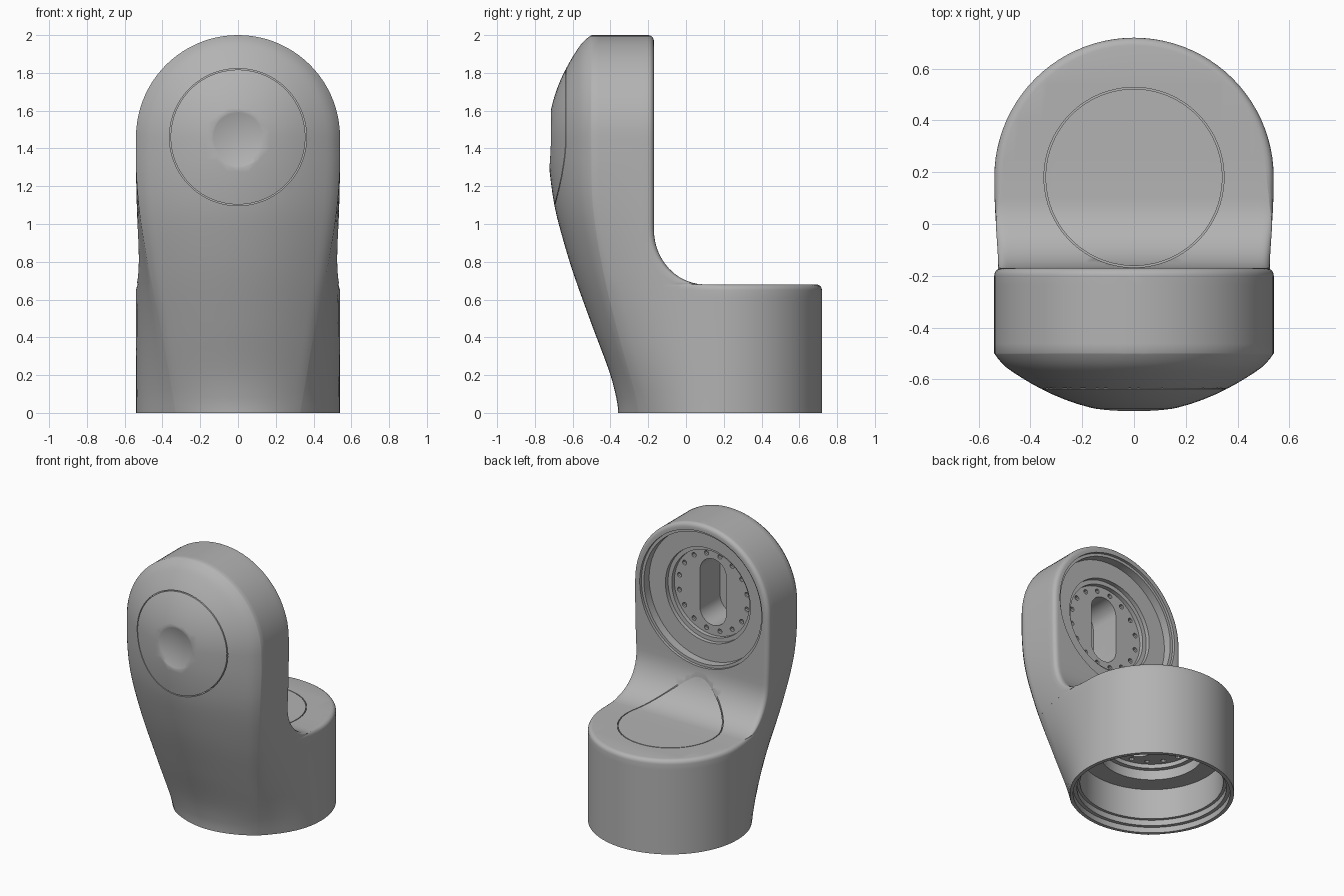
import bpy, bmesh, math

if "Cube" in bpy.data.objects:
    bpy.data.objects.remove(bpy.data.objects["Cube"])

R, CY, CZ = 0.54, 0.18, 1.46          # joint radius, base centre y, upper joint centre z
RIM = 0.03                            # edge rounding

grey = bpy.data.materials.new("grey_metal")
grey.diffuse_color = (0.45, 0.45, 0.45, 1)
grey.use_nodes = True
grey.node_tree.nodes["Principled BSDF"].inputs["Base Color"].default_value = grey.diffuse_color


def curve(table, z):
    """Smooth interpolation through (z, value) points."""
    n = len(table)
    z = min(max(z, table[0][0]), table[-1][0])
    i = max(k for k in range(n - 1) if table[k][0] <= z)

    def slope(k):
        a, b = table[max(k - 1, 0)], table[min(k + 1, n - 1)]
        return (b[1] - a[1]) / (b[0] - a[0])
    (z0, v0), (z1, v1) = table[i], table[i + 1]
    h, t = z1 - z0, (z - z0) / (z1 - z0)
    return ((2*t**3 - 3*t*t + 1) * v0 + (t**3 - 2*t*t + t) * h * slope(i)
            + (3*t*t - 2*t**3) * v1 + (t**3 - t*t) * h * slope(i + 1))


# Shape of the front by height: centre line, edge line and edge half width
FRONT = [(0, -.36), (.05, -.363), (.2, -.40), (.47, -.50), (.75, -.60), (.95, -.66), (1.1, -.697), (1.3, -.724), (CZ, -.73)]
EDGE = [(0, -.25), (.1, -.27), (.4, -.36), (.75, -.45), (1.1, -.51), (CZ, -.52)]
WIDTH = [(0, .33), (.4, .40), (.75, .47), (1.05, .52), (1.3, R), (CZ, R)]


def roundover(d, r):
    d = min(max(d, 0), r)
    return r - math.sqrt(r * r - (r - d) ** 2)


def section(z, yb, inset):
    """Outline of the arm at height z, cut off behind y = yb."""
    dz = max(z - CZ, 0)
    w = math.sqrt(max(R * R - dz * dz, 0))
    half = curve(WIDTH, z)
    e = half * w / R
    yf, ye = curve(FRONT, z), curve(EDGE, z)
    soft = 0.02 * (half - .33) / .21

    def front_y(x):
        q = math.hypot(x, dz) / half
        return yf + (ye - yf) * q * q + soft * max(0, (q - .9) / .1) ** 2
    ye2 = front_y(e)
    ys = min(CY, yb - RIM)

    def side_x(y):
        t = (CY - y) / (CY - ye2)
        x = w - (w - e) * max(t, 0) ** 2.2
        return x - inset * min(max(y / .15, 0), 1)
    n, m, nb = 30, 8, 44
    xs = [-e * math.cos(math.pi * i / n) for i in range(n + 1)]
    front = [(x, front_y(x)) for x in xs]
    side = [(side_x(y), y) for y in (ye2 + (ys - ye2) * k / m for k in range(1, m))]
    W = side_x(ys)
    back = []
    for i in range(nb + 1):
        a = math.pi * i / nb
        x = W * math.cos(a)
        d = R - math.hypot(x, dz) if dz > 0 else W - abs(x)
        back.append((x, min(ys + (R - inset) * math.sin(a), yb - roundover(d, RIM))))
    return [(x, y, z) for x, y in front + side + back + [(-x, y) for x, y in reversed(side)]]


# Rows from floor to top: drum, rounded rim, flat shoulder, fillet, upright, round head
FREE = 9
rows = [(.65 * i / 16, FREE, 0) for i in range(17)]
for i in range(1, 5):
    a = math.pi / 2 * i / 4
    rows.append((.65 + RIM * math.sin(a), FREE, RIM * (1 - math.cos(a))))
rows += [(.68, .69 - .59 * i / 4, RIM) for i in range(5)]
for i in range(1, 13):
    a = math.pi / 2 * i / 12
    rows.append((.97 - .29 * math.cos(a), .10 - .27 * math.sin(a), RIM * (1 - i / 12)))
rows += [(.97 + (CZ - .97) * i / 8, -.17, 0) for i in range(1, 9)]
rows += [(CZ + R * math.sin(math.pi / 2 * i / 22), -.17, 0) for i in range(1, 23)]


def finish(bm, name):
    bmesh.ops.remove_doubles(bm, verts=bm.verts, dist=1e-5)
    bmesh.ops.recalc_face_normals(bm, faces=bm.faces)
    me = bpy.data.meshes.new(name)
    bm.to_mesh(me)
    bm.free()
    return me


bm = bmesh.new()
rings = [[bm.verts.new(p) for p in section(*r)] for r in rows]
N = len(rings[0])
for a, b in zip(rings, rings[1:]):
    for i in range(N):
        j = (i + 1) % N
        bm.faces.new((a[i], a[j], b[j], b[i]))
bm.faces.new(rings[0])
arm = bpy.data.objects.new("arm_link", finish(bm, "arm_link"))
bpy.context.collection.objects.link(arm)


def lathe(bm, profile, axis, steps=72, centre=(0, 0)):
    """Closed solid turned from (radius, position) points about the drum or the head axis."""
    rr = []
    for k in range(steps):
        a = 2 * math.pi * (k + .5) / steps
        ring = []
        for r, h in profile:
            u, v = centre[0] + r * math.cos(a), centre[1] + r * math.sin(a)
            ring.append(bm.verts.new((u, CY + v, h) if axis == 'Z' else (u, h, CZ + v)))
        rr.append(ring)
    n = len(profile)
    for k in range(steps):
        a, b = rr[k], rr[(k + 1) % steps]
        for i in range(n):
            j = (i + 1) % n
            if profile[i][0] or profile[j][0]:
                bm.faces.new((a[i], a[j], b[j], b[i]))


def slot(bm, hw, hl, h0, h1, axis):
    """Long rounded slot."""
    ends = []
    for h in (h0, h1):
        loop = []
        for k in range(34):
            a = math.pi * (k if k < 17 else k - 1) / 16
            u, v = hw * math.cos(a), hw * math.sin(a) + (hl - hw) * (1 if k < 17 else -1)
            loop.append(bm.verts.new((u, CY + v, h) if axis == 'Z' else (u, h, CZ + v)))
        bm.faces.new(loop)
        ends.append(loop)
    for i in range(34):
        j = (i + 1) % 34
        bm.faces.new((ends[0][i], ends[0][j], ends[1][j], ends[1][i]))


def tube(r, h0, h1):
    return [(r - .003, h0), (r + .003, h0), (r + .003, h1), (r - .003, h1)]


def cut(bm, name):
    """Subtract the cutter solids from the arm."""
    cutter = bpy.data.objects.new(name, finish(bm, name))
    cutter.hide_render = True
    bpy.context.collection.objects.link(cutter)
    mod = arm.modifiers.new(name, 'BOOLEAN')
    mod.operation, mod.object = 'DIFFERENCE', cutter
    old = len(arm.data.vertices)
    for solver in ('MANIFOLD', 'EXACT'):
        mod.solver = solver
        bpy.context.view_layer.update()
        deps = bpy.context.evaluated_depsgraph_get()
        me = bpy.data.meshes.new_from_object(arm.evaluated_get(deps))
        if len(me.vertices) not in (0, old):
            break
    arm.modifiers.clear()
    arm.data = me
    bpy.data.objects.remove(cutter)


# stepped bore of the drum, stepped socket of the head, disc seams and front dimple
bm = bmesh.new()
lathe(bm, [(0, -.1), (.515, -.1), (.515, .04), (.49, .04), (.49, .08), (.47, .08),
           (.47, .30), (.34, .30), (.34, .37), (.31, .37), (.31, .40), (0, .40)], 'Z')
lathe(bm, [(0, -.1), (.49, -.1), (.49, -.19), (.47, -.19), (.47, -.25), (.34, -.25),
           (.34, -.28), (.31, -.28), (.31, -.31), (0, -.31)], 'Y')
lathe(bm, tube(.36, -.85, -.625), 'Y')
lathe(bm, tube(.345, .665, .965), 'Z')
arc = [math.radians(30 - 3 * i) for i in range(10)]
lathe(bm, [(0, -.9), (.28, -.9)] + [(.5 * math.sin(a), -1.196 + .5 * math.cos(a)) for a in arc] + [(0, -.696)], 'Y')
cut(bm, "main_cutters")

# slots and bolt holes in both plates
bm = bmesh.new()
slot(bm, .105, .24, -.25, -.54, 'Y')
slot(bm, .105, .24, .35, .56, 'Z')
for k in range(16):
    a = 2 * math.pi * (k + .5) / 16
    c = (.275 * math.cos(a), .275 * math.sin(a))
    lathe(bm, [(0, -.29), (.017, -.29), (.017, -.34), (0, -.34)], 'Y', 10, c)
    lathe(bm, [(0, .38), (.017, .38), (.017, .43), (0, .43)], 'Z', 10, c)
cut(bm, "detail_cutters")

arm.data.materials.clear()
arm.data.materials.append(grey)
bpy.context.view_layer.objects.active = arm
arm.select_set(True)
bpy.ops.object.shade_smooth_by_angle(angle=math.radians(35))
